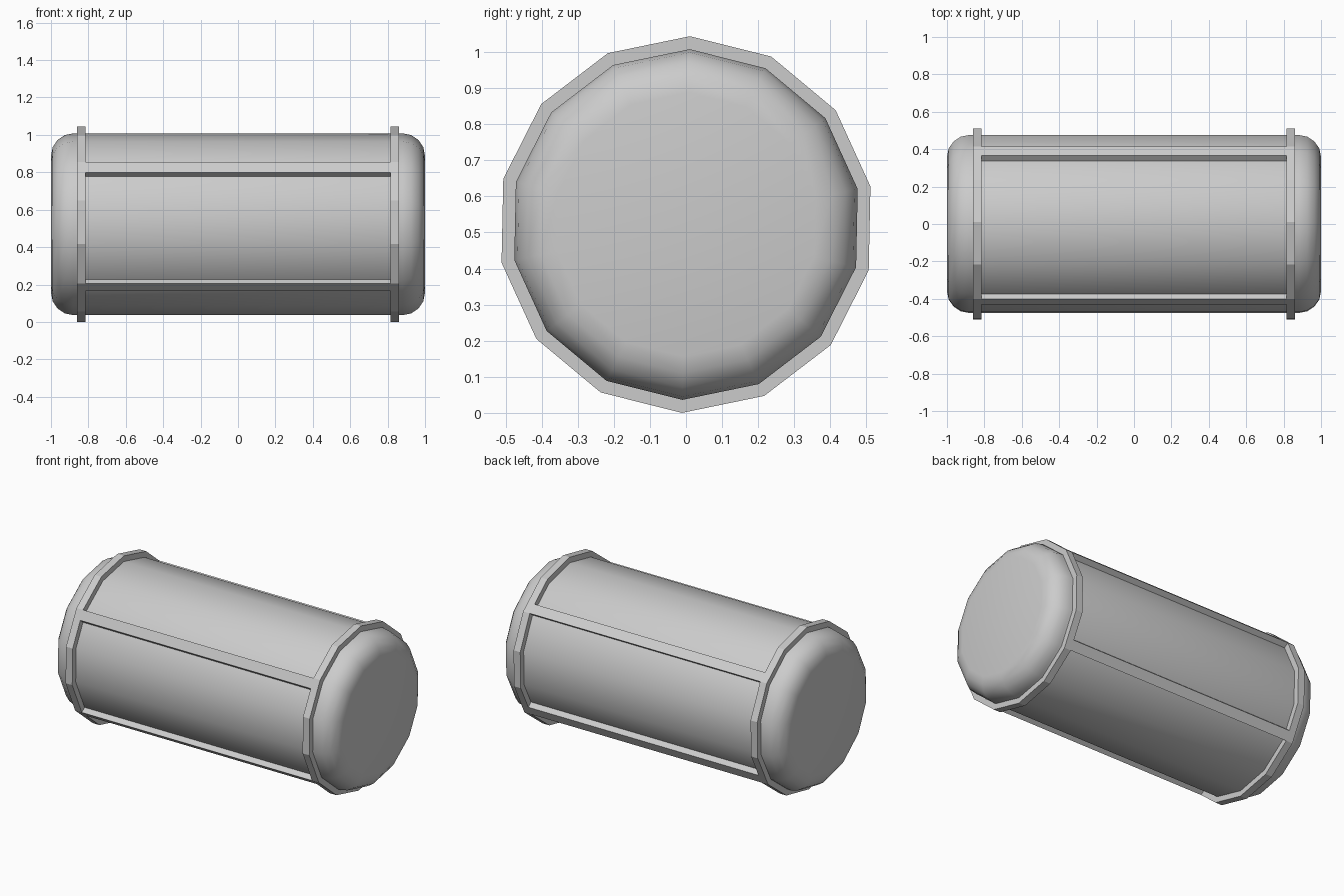
import bpy, bmesh, math
from mathutils import Vector

if "Cube" in bpy.data.objects:
    bpy.data.objects.remove(bpy.data.objects["Cube"])

N = 14                      # sides of the drum
R_OUT, R_IN = 0.522, 0.486  # frame and body radii
CZ = 0.522
OFF = math.radians(1.2)


def pt(x, r, k):
    a = OFF + 2 * math.pi * k / N
    return Vector((x, r * math.sin(a), CZ + r * math.cos(a)))


def finish(name, bm, smooth):
    bmesh.ops.recalc_face_normals(bm, faces=bm.faces)
    me = bpy.data.meshes.new(name)
    bm.to_mesh(me)
    bm.free()
    ob = bpy.data.objects.new(name, me)
    bpy.context.collection.objects.link(ob)
    if smooth:
        bpy.ops.object.select_all(action='DESELECT')
        ob.select_set(True)
        bpy.context.view_layer.objects.active = ob
        bpy.ops.object.shade_smooth_by_angle(angle=math.radians(40))
    return ob


def lathe(name, profile, closed, smooth):
    """Revolve (x, r) points around the long axis."""
    bm = bmesh.new()
    loops = [[bm.verts.new(pt(x, r, k)) for k in range(N)] for x, r in profile]
    pairs = list(zip(loops, loops[1:]))
    if closed:
        pairs.append((loops[-1], loops[0]))
    else:
        bm.faces.new(loops[0])
        bm.faces.new(loops[-1])
    for a, b in pairs:
        for k in range(N):
            j = (k + 1) % N
            bm.faces.new((a[k], a[j], b[j], b[k]))
    return finish(name, bm, smooth)


# drum body with rounded ends
BEV, SEG = 0.12, 4
right = [(1 - BEV + BEV * math.sin(t), R_IN - BEV + BEV * math.cos(t))
         for t in (math.pi / 2 * i / SEG for i in range(SEG + 1))]
left = [(-x, r) for x, r in reversed(right)]
lathe("drum_body", left + right, False, True)

# raised hoops near both ends
for side, s in (("left", -1), ("right", 1)):
    lathe(side + "_hoop", [(s * 0.815, 0.46), (s * 0.815, R_OUT),
                           (s * 0.862, R_OUT), (s * 0.862, 0.46)], True, False)

# long flat ribs joining the hoops, each starting at a corner of the drum
for i, k in enumerate((2, 5, 9, 12)):
    bm = bmesh.new()
    ends = []
    for x in (-0.82, 0.82):
        o, q = pt(x, R_OUT, k), pt(x, R_OUT, k - 1)
        along = (q - o).normalized() * 0.063
        inner = pt(x, 0.455, k)
        ends.append([bm.verts.new(v) for v in (o, o + along, inner + along, inner)])
    bm.faces.new(ends[0])
    bm.faces.new(ends[1])
    for j in range(4):
        n = (j + 1) % 4
        bm.faces.new((ends[0][j], ends[0][n], ends[1][n], ends[1][j]))
    finish("rib_%d" % (i + 1), bm, False)
